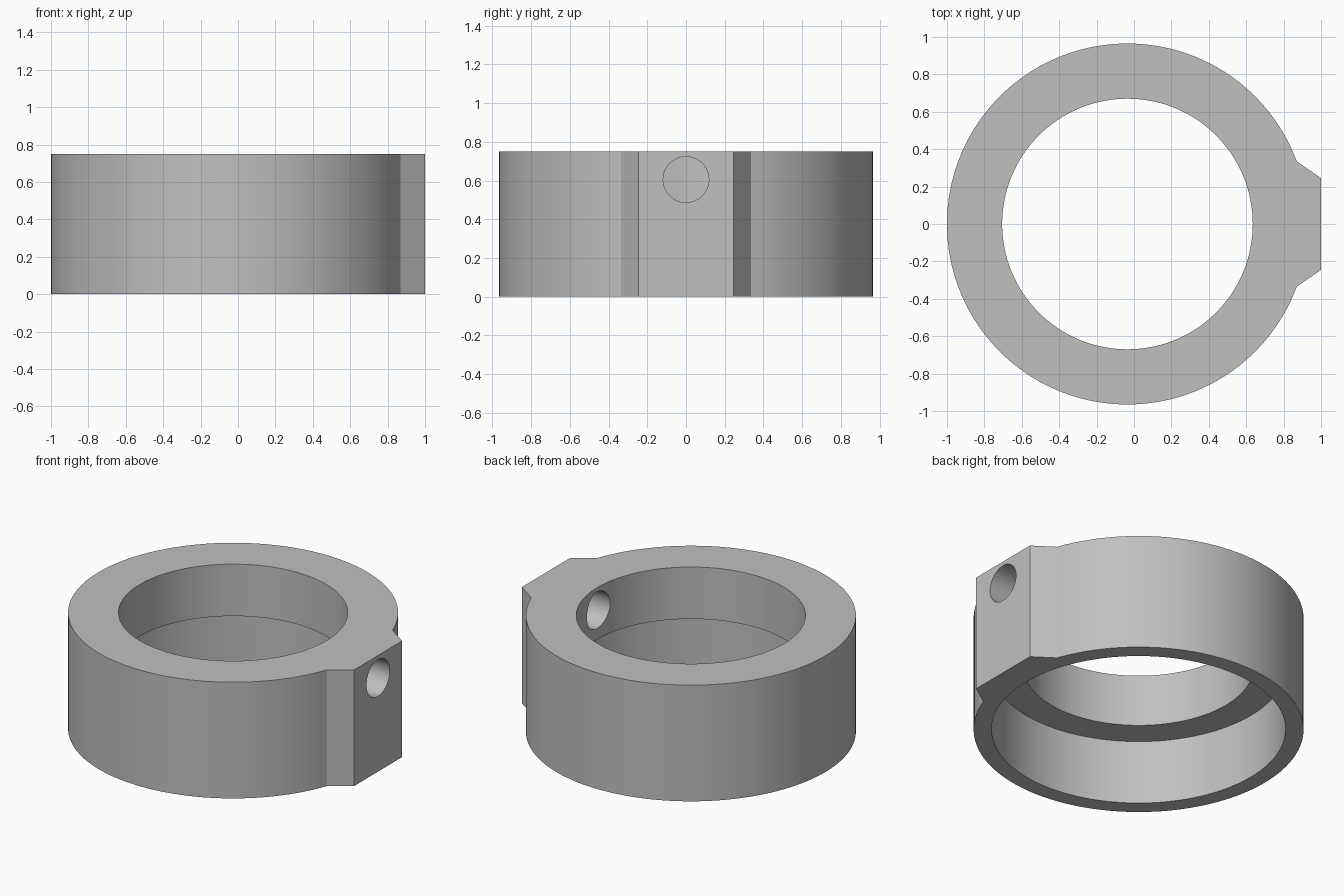
import bpy
import bmesh
from math import asin, cos, sin, pi, radians

cube = bpy.data.objects.get("Cube")
if cube:
    bpy.data.objects.remove(cube, do_unlink=True)

CX, R_OUT, R_BORE, R_RECESS = -0.035, 0.965, 0.67, 0.86
HEIGHT, LEDGE = 0.75, 0.415
PAD_ROOT, PAD_FACE, PAD_X = 0.335, 0.245, 1.0
HOLE_R, HOLE_Z = 0.118, 0.605

grey = bpy.data.materials.new("plain grey")
grey.use_nodes = True
colour = (0.53, 0.53, 0.53, 1)
grey.diffuse_color = colour
grey.node_tree.nodes["Principled BSDF"].inputs["Base Color"].default_value = colour


def extrude(name, outline, z0, z1):
    """Prism from a counter-clockwise outline."""
    bm = bmesh.new()
    base = bm.faces.new([bm.verts.new((x, y, z0)) for x, y in outline])
    top = bmesh.ops.extrude_face_region(bm, geom=[base])["geom"]
    verts = [v for v in top if isinstance(v, bmesh.types.BMVert)]
    bmesh.ops.translate(bm, verts=verts, vec=(0, 0, z1 - z0))
    bmesh.ops.recalc_face_normals(bm, faces=bm.faces)
    mesh = bpy.data.meshes.new(name)
    bm.to_mesh(mesh)
    bm.free()
    mesh.materials.append(grey)
    obj = bpy.data.objects.new(name, mesh)
    bpy.context.collection.objects.link(obj)
    return obj


def arc(cx, r, a0, a1, n):
    return [(cx + r * cos(a0 + (a1 - a0) * i / n),
             r * sin(a0 + (a1 - a0) * i / n)) for i in range(n + 1)]


def disc(name, r, z0, z1, n=128):
    return extrude(name, arc(CX, r, 0, 2 * pi, n)[:-1], z0, z1)


# Collar body with the tapered side pad
a = asin(PAD_ROOT / R_OUT)
outline = arc(CX, R_OUT, a, 2 * pi - a, 120)
outline += [(PAD_X, -PAD_FACE), (PAD_X, PAD_FACE)]
collar = extrude("collar", outline, 0, HEIGHT)

# Through bore, wider recess underneath, and cross hole through the pad
bore = disc("bore_cutter", R_BORE, -0.2, HEIGHT + 0.2)
recess = disc("recess_cutter", R_RECESS, -0.1, LEDGE)
hole = extrude("screw_hole_cutter", arc(0, HOLE_R, 0, 2 * pi, 48)[:-1], 0.3, 1.2)
hole.rotation_euler = (0, radians(90), 0)
hole.location = (0, 0, HOLE_Z)

bpy.context.view_layer.objects.active = collar
for cutter in (bore, recess, hole):
    cutter.hide_render = True
    mod = collar.modifiers.new(cutter.name, 'BOOLEAN')
    mod.operation = 'DIFFERENCE'
    mod.solver = 'EXACT'
    mod.object = cutter
    bpy.context.view_layer.update()
    bpy.ops.object.modifier_apply(modifier=mod.name)
    bpy.data.objects.remove(cutter, do_unlink=True)

bpy.ops.object.select_all(action='DESELECT')
collar.select_set(True)
bpy.ops.object.shade_smooth_by_angle(angle=radians(30))
